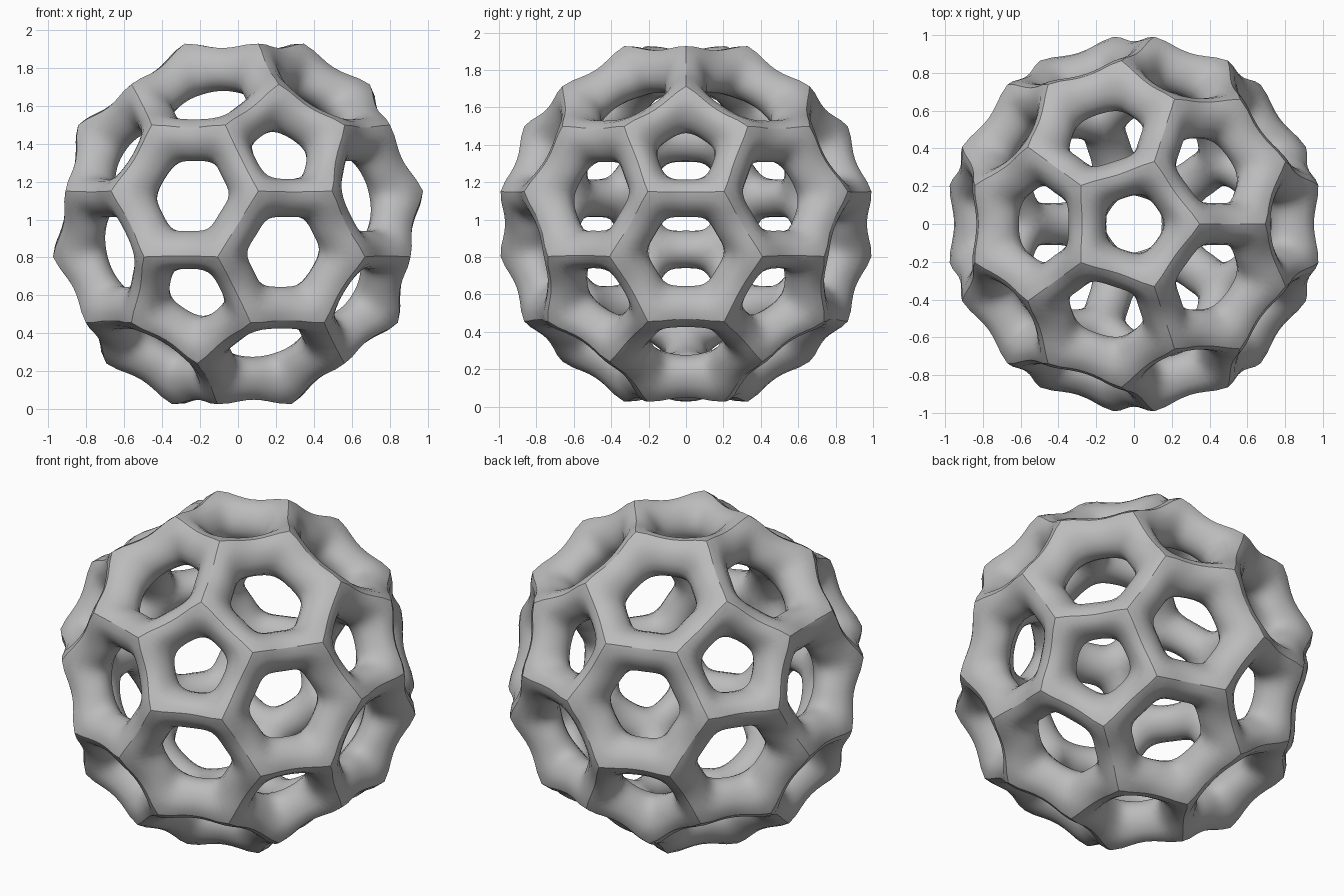
import bpy, bmesh, math
from mathutils import Vector

if "Cube" in bpy.data.objects:
    bpy.data.objects.remove(bpy.data.objects["Cube"])

CENTRE_Z = 0.977
R = 0.86                      # radius of the lattice corners
RIM_R = 0.845                 # radius at which the hole rims sit
OUT_V, OUT_M = 1.012, 0.967   # outer skin at joints / strut middles
IN_V, IN_M = 0.725, 0.735     # inner skin at joints / strut middles

# Icosahedron directions with one pole straight up
ring = lambda a, s: Vector((math.cos(a) * 2, math.sin(a) * 2, s)).normalized()
ico = [Vector((0, 0, 1)), Vector((0, 0, -1))]
for k in range(5):
    ico.append(ring(math.radians(72 * k), 1))
    ico.append(ring(math.radians(72 * k + 36), -1))
near = [[j for j in range(12) if j != i and ico[i].dot(ico[j]) > 0.3] for i in range(12)]


def corner(k):
    """Direction of the lattice corner lying a third of the way from i to j."""
    return (2 * ico[k[0]] + ico[k[1]]).normalized()


# Five- and six-sided openings: axis, ordered corners, rim radius at strut / at joint
openings = [(ico[i], [(i, j) for j in near[i]], 0.152, 0.163) for i in range(12)]
for i in range(12):
    for j in near[i]:
        for k in near[i]:
            if i < j < k and k in near[j]:
                axis = (ico[i] + ico[j] + ico[k]).normalized()
                keys = [(i, j), (j, i), (j, k), (k, j), (k, i), (i, k)]
                openings.append((axis, keys, 0.194, 0.21))

bm = bmesh.new()
cache = {}


def point(key, co):
    if key not in cache:
        cache[key] = bm.verts.new(co)
    return cache[key]


def rim(axis, d, rho):
    side = (d - axis * d.dot(axis)).normalized()
    return axis * math.sqrt(RIM_R ** 2 - rho ** 2) + side * rho


# Cage: every half strut gets an outer and an inner quad beside each opening
for n, (axis, keys, rho_m, rho_v) in enumerate(openings):
    u = axis.orthogonal().normalized()
    w = axis.cross(u)
    keys.sort(key=lambda k: math.atan2(corner(k).dot(w), corner(k).dot(u)))
    for a, b in zip(keys, keys[1:] + keys[:1]):
        mid = (corner(a) + corner(b)).normalized()
        m = tuple(sorted((a, b)))
        sm = point(("rim", n, m), rim(axis, mid, rho_m))
        for k, flip in ((a, False), (b, True)):
            sv = point(("rim", n, k), rim(axis, corner(k), rho_v))
            for skin, rv, rm in (("out", OUT_V, OUT_M), ("in", IN_V, IN_M)):
                quad = [point((skin, k), corner(k) * rv), point((skin, m), mid * rm), sm, sv]
                bm.faces.new(quad[::-1] if flip != (skin == "in") else quad)
bmesh.ops.recalc_face_normals(bm, faces=bm.faces)

# Push the cage out until the subdivided surface passes through the wanted points
target = {v: v.co.copy() for v in bm.verts}
for step in range(25):
    shift = {}
    for v in bm.verts:
        n = len(v.link_edges)
        total = v.co * (n * n)
        for e in v.link_edges:
            total += 4 * e.other_vert(v).co
        for f in v.link_faces:
            loop = next(l for l in f.loops if l.vert == v)
            total += loop.link_loop_next.link_loop_next.vert.co
        shift[v] = target[v] - total / (n * (n + 5))
    for v, d in shift.items():
        v.co += d

bmesh.ops.translate(bm, verts=bm.verts, vec=(0, 0, CENTRE_Z))
mesh = bpy.data.meshes.new("lattice_ball")
bm.to_mesh(mesh)
bm.free()
ball = bpy.data.objects.new("lattice_ball", mesh)
bpy.context.collection.objects.link(ball)

grey = bpy.data.materials.new("plain grey")
grey.diffuse_color = (0.5, 0.5, 0.5, 1)
grey.use_nodes = True
grey.node_tree.nodes["Principled BSDF"].inputs["Base Color"].default_value = grey.diffuse_color
mesh.materials.append(grey)

# Round the cage into smooth blended struts
sub = ball.modifiers.new("rounding", 'SUBSURF')
sub.levels = sub.render_levels = 2
bpy.context.view_layer.objects.active = ball
ball.select_set(True)
bpy.ops.object.modifier_apply(modifier="rounding")
bpy.ops.object.shade_smooth_by_angle(angle=math.radians(30))
